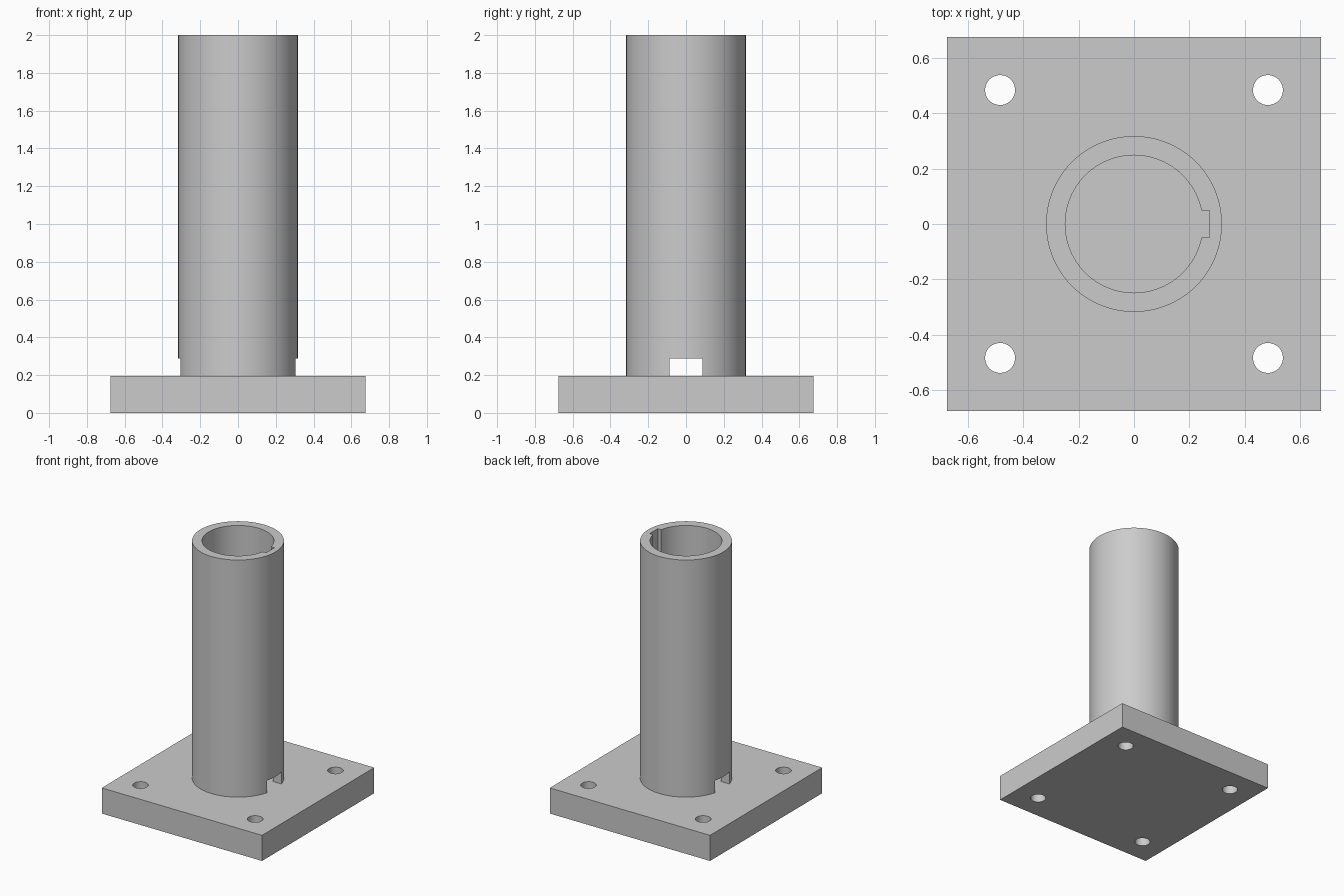
import bpy
import math

PLATE_HALF, PLATE_TOP, HEIGHT = 0.675, 0.195, 2.0
OUTER_R, BORE_R = 0.317, 0.248
HOLE_OFFSET, HOLE_R = 0.483, 0.054

default = bpy.data.objects.get("Cube")
if default:
    bpy.data.objects.remove(default, do_unlink=True)

grey = bpy.data.materials.new("plain grey")
grey.use_nodes = True
grey.diffuse_color = (0.6, 0.6, 0.6, 1)
grey.node_tree.nodes["Principled BSDF"].inputs["Base Color"].default_value = (0.6, 0.6, 0.6, 1)


def finish(name):
    obj = bpy.context.object
    obj.name = name
    obj.data.materials.append(grey)
    return obj


def box(name, x, y, z):
    """Box from (min, max) pairs on each axis."""
    bpy.ops.mesh.primitive_cube_add(size=1, location=[sum(r) / 2 for r in (x, y, z)])
    bpy.context.object.scale = [b - a for a, b in (x, y, z)]
    bpy.ops.object.transform_apply(location=True, rotation=False, scale=True)
    return finish(name)


def cylinder(name, radius, z, x=0, y=0, sides=96):
    bpy.ops.mesh.primitive_cylinder_add(vertices=sides, radius=radius, depth=z[1] - z[0],
                                        location=(x, y, sum(z) / 2))
    return finish(name)


def cut(target, cutter):
    """Subtract the cutter from the target, then discard it."""
    mod = target.modifiers.new("cut", "BOOLEAN")
    mod.operation, mod.solver, mod.object = "DIFFERENCE", "EXACT", cutter
    bpy.ops.object.select_all(action="DESELECT")
    bpy.context.view_layer.objects.active = target
    target.select_set(True)
    bpy.ops.object.modifier_apply(modifier=mod.name)
    bpy.data.objects.remove(cutter, do_unlink=True)


# Square base plate with a bolt hole near each corner
plate = box("base_plate", (-PLATE_HALF, PLATE_HALF), (-PLATE_HALF, PLATE_HALF), (0, PLATE_TOP))
for sx in (-1, 1):
    for sy in (-1, 1):
        cut(plate, cylinder("bolt_hole", HOLE_R, (-0.1, 0.3),
                            sx * HOLE_OFFSET, sy * HOLE_OFFSET, 48))

# Upright tube: bore, keyway along one side, slot across the foot
tube = cylinder("upright_tube", OUTER_R, (PLATE_TOP, HEIGHT))
cut(tube, cylinder("bore", BORE_R, (0.1, 2.1)))
cut(tube, box("keyway", (0, 0.272), (-0.049, 0.049), (0.1, 2.1)))
cut(tube, box("foot_slot", (-0.5, 0.5), (-0.088, 0.088), (0.1, 0.289)))

# Smooth round walls, sharp edges
for obj in (plate, tube):
    bpy.ops.object.select_all(action="DESELECT")
    bpy.context.view_layer.objects.active = obj
    obj.select_set(True)
    bpy.ops.object.shade_smooth_by_angle(angle=math.radians(30))
